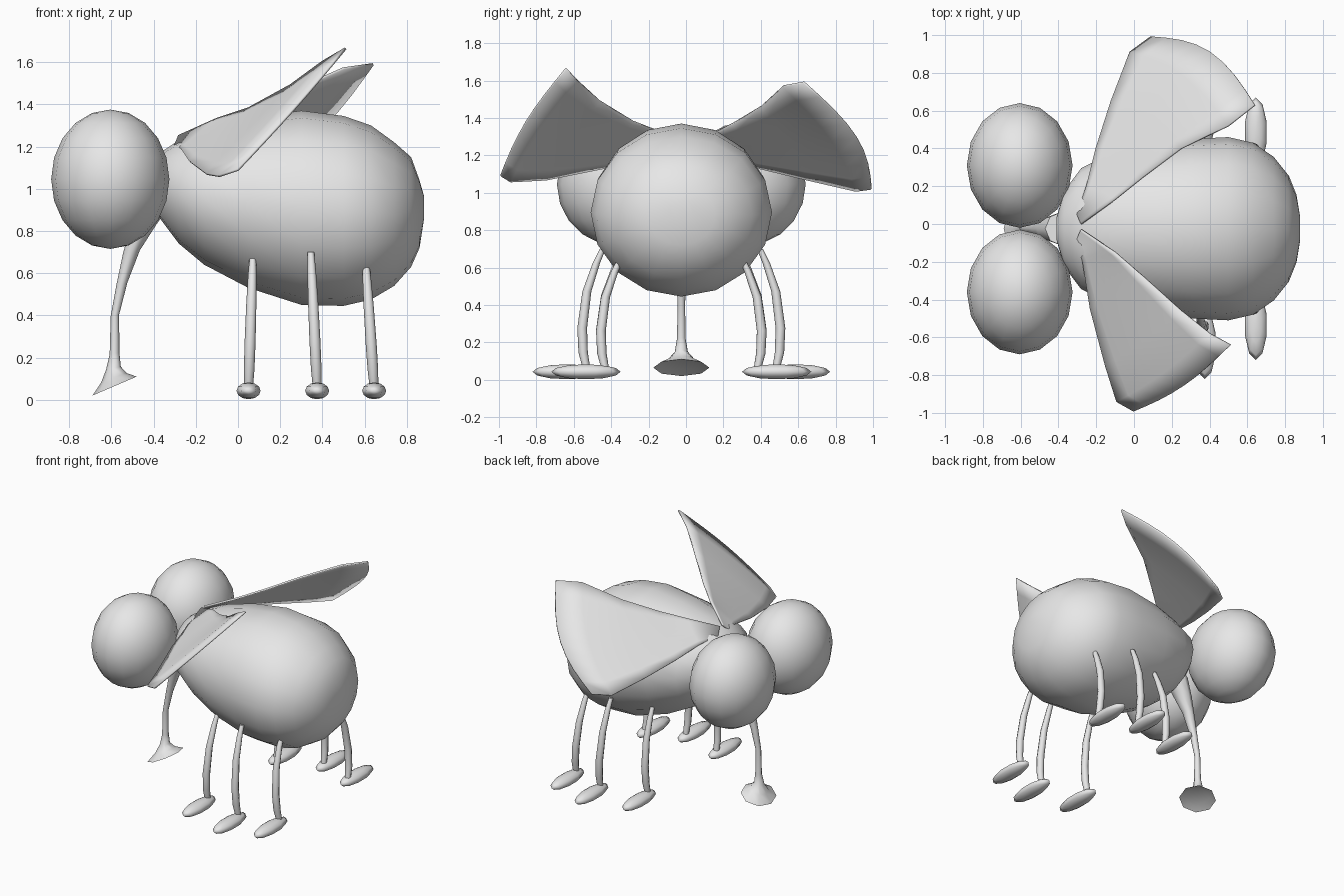
import bpy, bmesh, math
from mathutils import Vector

if "Cube" in bpy.data.objects:
    bpy.data.objects.remove(bpy.data.objects["Cube"])

MID = -0.025  # y of the symmetry plane

grey = bpy.data.materials.new("plain_grey")
grey.diffuse_color = (0.8, 0.8, 0.8, 1)
grey.use_nodes = True
grey.node_tree.nodes["Principled BSDF"].inputs["Base Color"].default_value = grey.diffuse_color


def finish(name, bm, angle=60):
    bmesh.ops.recalc_face_normals(bm, faces=bm.faces)
    me = bpy.data.meshes.new(name)
    bm.to_mesh(me)
    bm.free()
    me.materials.append(grey)
    ob = bpy.data.objects.new(name, me)
    bpy.context.collection.objects.link(ob)
    bpy.ops.object.select_all(action='DESELECT')
    ob.select_set(True)
    bpy.context.view_layer.objects.active = ob
    bpy.ops.object.shade_smooth_by_angle(angle=math.radians(angle))
    return ob


def loft(name, rings, sides):
    """Skin elliptical rings given as (centre, half-axis u, half-axis v)."""
    bm = bmesh.new()
    loops = []
    for c, u, v in rings:
        c, u, v = Vector(c), Vector(u), Vector(v)
        angs = [2 * math.pi * i / sides for i in range(sides)]
        loops.append([bm.verts.new(c + u * math.cos(a) + v * math.sin(a)) for a in angs])
    for a, b in zip(loops, loops[1:]):
        for i in range(sides):
            j = (i + 1) % sides
            bm.faces.new((a[i], a[j], b[j], b[i]))
    bm.faces.new(loops[0])
    bm.faces.new(loops[-1])
    return finish(name, bm)


def ellipsoid(name, centre, size, seg, rings):
    bm = bmesh.new()
    bmesh.ops.create_uvsphere(bm, u_segments=seg, v_segments=rings, radius=1)
    for v in bm.verts:
        v.co = Vector(centre) + Vector([v.co[k] * size[k] for k in range(3)])
    return finish(name, bm, 180)


# Body: x, top z, bottom z, half width
BODY = [(-0.41, 1.10, 1.00, .06), (-0.37, 1.17, .86, .20), (-0.28, 1.23, .74, .32),
        (-0.16, 1.28, .64, .38), (0.05, 1.335, .53, .44), (0.30, 1.37, .45, .475),
        (0.50, 1.345, .445, .485), (0.63, 1.30, .475, .455), (0.74, 1.22, .54, .38),
        (0.82, 1.15, .63, .28), (0.86, 1.04, .72, .18), (0.88, .97, .85, .06)]
loft("body", [((x, MID, (t + b) / 2), (0, w, 0), (0, 0, (t - b) / 2)) for x, t, b, w in BODY], 16)

# Eyes
for s, side in ((1, "left"), (-1, "right")):
    ellipsoid("eye_" + side, (-0.605, MID + s * 0.335, 1.045), (0.28, 0.33, 0.33), 16, 10)

# Feeding tube: x, z, radius, ending in a tilted flared cup
TUBE = [(-0.38, .95, .09), (-0.45, .82, .065), (-0.505, .70, .04), (-0.55, .55, .026),
        (-0.583, .40, .02), (-0.585, .22, .023), (-0.59, .15, .035)]
rings = [((x, MID, z), (r, 0, r * 0.2), (0, r, 0)) for x, z, r in TUBE]
rings += [((-0.588, MID, .105), (.06, 0, .022), (0, .075, 0)),
          ((-0.585, MID, .065), (.105, 0, .045), (0, .15, 0)),
          ((-0.585, MID, .078), (.07, 0, .03), (0, .10, 0))]
loft("feeding_tube", rings, 8)

# Legs and feet: name, top x, foot x, top z, sideways shift
LEGS = [("front", .07, .05, .67, 0), ("middle", .345, .375, .70, .10), ("rear", .605, .645, .655, 0)]
for name, xt, xb, zt, dy in LEGS:
    for s, side in ((1, "left"), (-1, "right")):
        rings = []
        # fraction down the leg, outward position, radius
        for f, y, r in ((0, .32, .016), (.12, .355, .02), (.35, .405, .024),
                        (.65, .43, .026), (.85, .425, .025), (1, .405, .02)):
            c = (xt + (xb - xt) * f, MID + s * (y + dy), zt + (.05 - zt) * f)
            rings.append((c, (r, 0, 0), (0, r, 0)))
        loft(f"{name}_leg_{side}", rings, 8)
        ellipsoid(f"{name}_foot_{side}", (xb, MID + s * (.51 + dy), .043), (.06, .185, .04), 10, 6)


def wing(name, lead, trail, bulge, cols=8):
    """Sheet ruled between a leading and a trailing edge, rounded at the outer end."""
    bm = bmesh.new()
    rows = []
    n = len(lead) - 1
    for k, (a, b) in enumerate(zip(lead, trail)):
        a, b = Vector(a), Vector(b)
        rows.append([bm.verts.new(a.lerp(b, i / cols) + Vector(bulge) *
                     (math.sin(math.pi * i / cols) * (k / n) ** 2)) for i in range(cols + 1)])
    for p, q in zip(rows, rows[1:]):
        for i in range(cols):
            bm.faces.new((p[i], p[i + 1], q[i + 1], q[i]))
    ob = finish(name, bm)
    mod = ob.modifiers.new("thickness", 'SOLIDIFY')
    mod.thickness = 0.012
    mod.offset = 0


# Wings, each raised a little differently
wing("wing_left",
     [(-.30, .05, 1.20), (-.25, .20, 1.18), (-.20, .40, 1.13), (-.12, .65, 1.07), (-.02, .91, 1.01), (.09, .99, 1.02)],
     [(-.28, .00, 1.25), (-.10, .13, 1.31), (.05, .25, 1.37), (.25, .40, 1.46), (.50, .52, 1.57), (.64, .63, 1.59)],
     (.04, .10, -.01))
wing("wing_right",
     [(-.30, -.08, 1.20), (-.27, -.20, 1.19), (-.23, -.45, 1.13), (-.15, -.75, 1.07), (-.09, -.94, 1.06), (0, -.99, 1.09)],
     [(-.28, -.03, 1.25), (-.10, -.15, 1.33), (.05, -.28, 1.38), (.25, -.46, 1.49), (.40, -.58, 1.60), (.51, -.64, 1.665)],
     (.01, -.04, 0))
